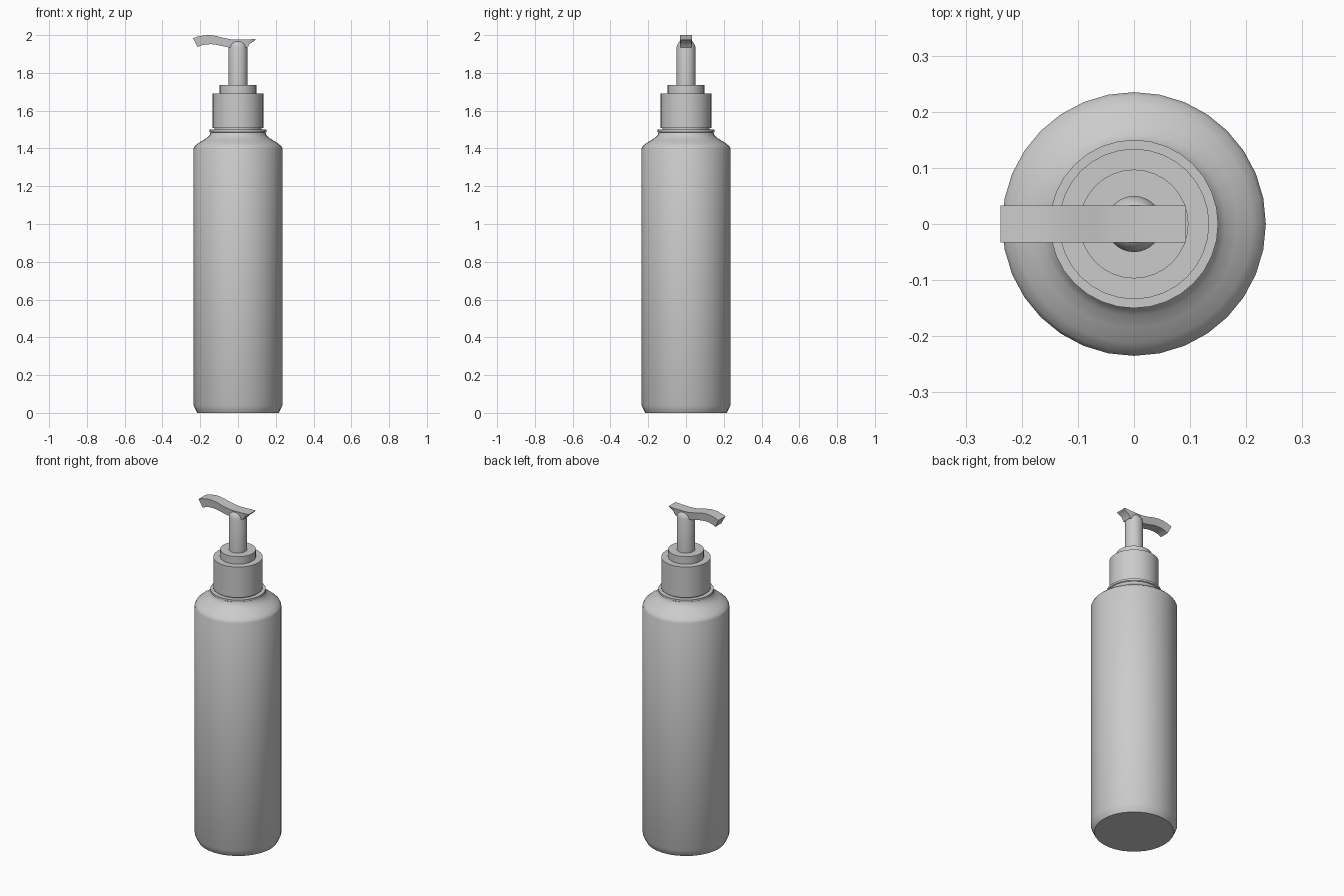
import bpy
import bmesh
import math

if "Cube" in bpy.data.objects:
    bpy.data.objects.remove(bpy.data.objects["Cube"])

SIDES = 32

grey = bpy.data.materials.new("light_grey_plastic")
grey.use_nodes = True
colour = (0.6, 0.6, 0.6, 1)
grey.diffuse_color = colour
grey.node_tree.nodes["Principled BSDF"].inputs["Base Color"].default_value = colour


def finish(name, bm, angle=35):
    """Turn a bmesh into a smooth-shaded object with sharp creases."""
    bmesh.ops.recalc_face_normals(bm, faces=bm.faces)
    mesh = bpy.data.meshes.new(name)
    bm.to_mesh(mesh)
    bm.free()
    mesh.materials.append(grey)
    obj = bpy.data.objects.new(name, mesh)
    bpy.context.collection.objects.link(obj)
    bpy.ops.object.select_all(action='DESELECT')
    obj.select_set(True)
    bpy.context.view_layer.objects.active = obj
    bpy.ops.object.shade_smooth_by_angle(angle=math.radians(angle))
    return obj


def loft(name, rings, angle=35):
    """Skin a series of closed rings and cap both ends."""
    bm = bmesh.new()
    loops = [[bm.verts.new(p) for p in ring] for ring in rings]
    for a, b in zip(loops, loops[1:]):
        for i in range(len(a)):
            j = (i + 1) % len(a)
            bm.faces.new((a[i], a[j], b[j], b[i]))
    bm.faces.new(loops[0])
    bm.faces.new(loops[-1])
    return finish(name, bm, angle)


def lathe(name, profile, angle=35):
    """Revolve (radius, height) points around the upright axis."""
    turns = [2 * math.pi * i / SIDES for i in range(SIDES)]
    return loft(name, [[(r * math.cos(t), r * math.sin(t), z) for t in turns]
                       for r, z in profile], angle)


# Bottle: chamfered foot, straight wall, rounded shoulder, neck ring and neck
lathe("bottle", [
    (0.216, 0), (0.222, 0.012), (0.235, 0.04), (0.235, 1.4),
    (0.229, 1.412), (0.212, 1.427), (0.185, 1.443), (0.163, 1.457),
    (0.149, 1.472), (0.145, 1.485), (0.15, 1.488), (0.15, 1.5),
    (0.125, 1.5), (0.125, 1.53)])

# Pump: screw collar, stepped cap and stem with a domed top
lathe("screw_collar", [(0.134, 1.507), (0.134, 1.69), (0.09, 1.69)])
lathe("collar_cap", [(0.097, 1.68), (0.097, 1.735), (0.04, 1.735)])
lathe("pump_stem", [(0.05, 1.73), (0.05, 1.935), (0.045, 1.952),
                    (0.036, 1.965), (0.028, 1.97)])

# Spout: curved bar as (top x, top z, bottom x, bottom z), tip to back lip
spout = [
    (-0.238, 1.983, -0.214, 1.936), (-0.215, 1.992, -0.195, 1.945),
    (-0.18, 1.999, -0.17, 1.951), (-0.145, 2.0, -0.14, 1.952),
    (-0.11, 1.994, -0.11, 1.948), (-0.075, 1.985, -0.08, 1.941),
    (-0.04, 1.978, -0.05, 1.935), (0, 1.976, 0, 1.933),
    (0.05, 1.977, 0.05, 1.934), (0.07, 1.978, 0.063, 1.955),
    (0.093, 1.979, 0.09, 1.971)]
loft("spout", [[(xt, -0.033, zt), (xt, 0.033, zt),
                (xb, 0.028, zb), (xb, -0.028, zb)]
               for xt, zt, xb, zb in spout])
